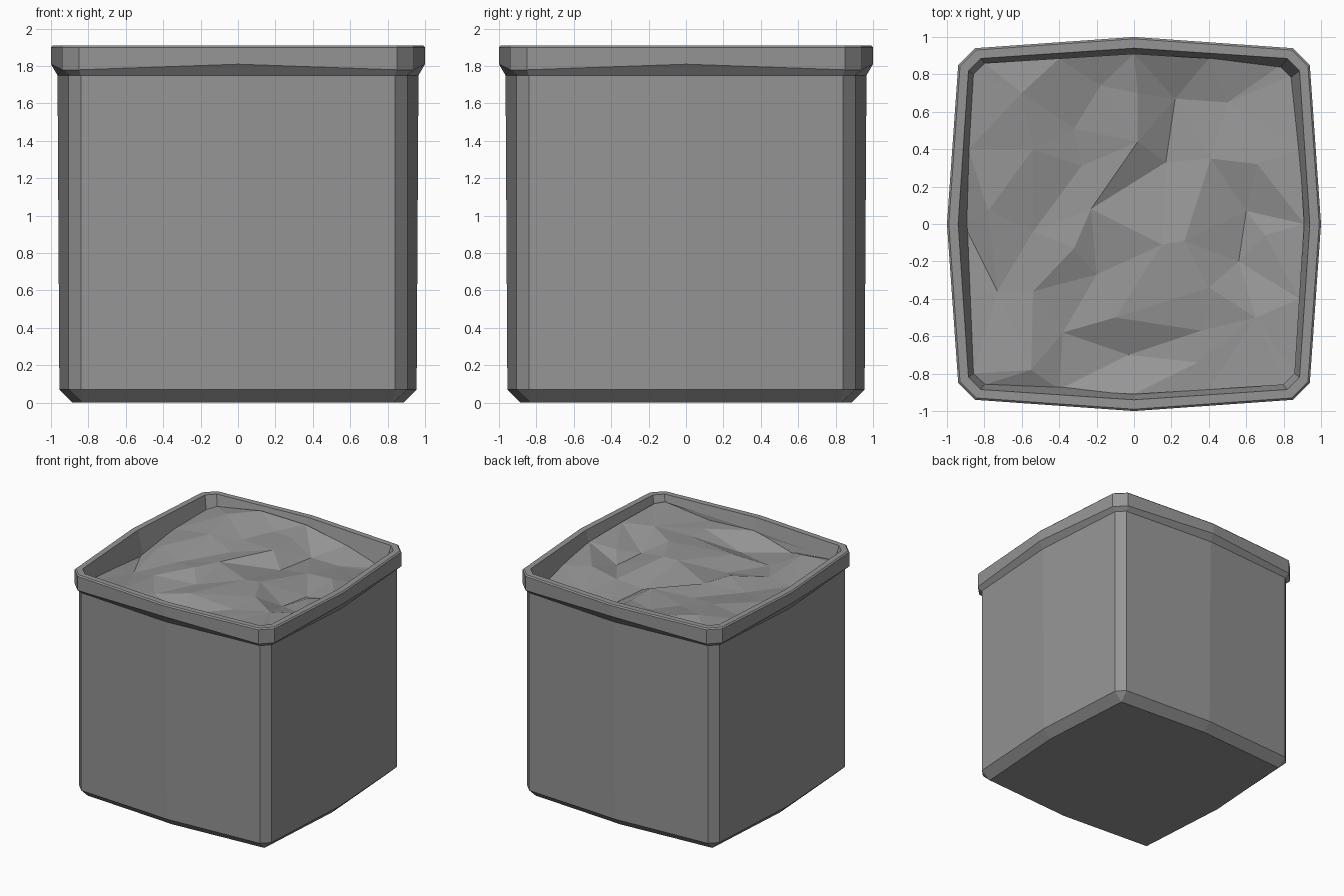
import bpy
import bmesh
from mathutils import Vector
from mathutils.geometry import delaunay_2d_cdt

old = bpy.data.objects.get("Cube")
if old:
    bpy.data.objects.remove(old, do_unlink=True)

grey = bpy.data.materials.new("plain grey")
grey.use_nodes = True
colour = (0.3, 0.3, 0.3, 1)
grey.diffuse_color = colour
grey.node_tree.nodes["Principled BSDF"].inputs["Base Color"].default_value = colour


def finish(bm, name):
    """Turn a bmesh into a flat shaded object."""
    mesh = bpy.data.meshes.new(name)
    bm.to_mesh(mesh)
    bm.free()
    mesh.materials.append(grey)
    obj = bpy.data.objects.new(name, mesh)
    bpy.context.collection.objects.link(obj)
    return obj


def outline(middle, flat, cut, z, z_corner=None):
    """Bowed square with chamfered corners, made from four turned sides."""
    if z_corner is None:
        z_corner = z
    side = [(flat, -cut, z_corner), (middle, 0, z), (flat, cut, z_corner)]
    points = []
    for turn in range(4):
        points += [Vector(p) for p in side]
        side = [(-y, x, h) for x, y, h in side]
    return points


# Planter box: underside, walls, flared rim and inner wall
levels = [
    outline(0.885, 0.83, 0.83, 0),
    outline(0.955, 0.905, 0.84, 0.07),
    outline(0.965, 0.905, 0.84, 1.75),
    outline(1.0, 0.94, 0.85, 1.81, 1.78),
    outline(1.0, 0.94, 0.85, 1.9),
    outline(0.99, 0.93, 0.845, 1.91),
    outline(0.94, 0.885, 0.82, 1.91),
    outline(0.87, 0.815, 0.765, 1.62),
]
bm = bmesh.new()
rings = [[bm.verts.new(p) for p in level] for level in levels]
bm.faces.new(list(reversed(rings[0])))
for low, high in zip(rings, rings[1:]):
    for i in range(len(low)):
        j = (i + 1) % len(low)
        bm.faces.new((low[i], low[j], high[j], high[i]))
bmesh.ops.remove_doubles(bm, verts=bm.verts, dist=0.001)
bmesh.ops.recalc_face_normals(bm, faces=bm.faces)
finish(bm, "planter_box")

# Soil: main humps and hollows, joined by triangles
humps = [
    (-0.6, 0.7, 1.87), (-0.18, 0.74, 1.82), (-0.32, 0.51, 1.80),
    (0.02, 0.7, 1.83), (0.22, 0.67, 1.73), (0.02, 0.44, 1.83),
    (0.17, 0.33, 1.74), (-0.28, 0.31, 1.78), (-0.54, 0.4, 1.83),
    (-0.78, 0.07, 1.79), (-0.54, -0.04, 1.76), (-0.23, 0.08, 1.80),
    (-0.32, -0.13, 1.81), (0.15, -0.11, 1.82), (-0.2, -0.27, 1.75),
    (-0.54, -0.36, 1.77), (-0.38, -0.58, 1.74), (-0.73, -0.36, 1.74),
    (0.27, -0.09, 1.83), (0.66, 0.32, 1.80), (0.6, 0.07, 1.73),
    (0.56, -0.2, 1.74), (0.4, -0.34, 1.83), (0.36, -0.57, 1.80),
    (-0.1, -0.5, 1.79), (-0.03, -0.7, 1.71), (0.34, -0.74, 1.80),
    (0.41, 0.35, 1.77), (0.7, -0.06, 1.79), (0.65, -0.5, 1.83),
    (0.5, 0.65, 1.74), (-0.55, -0.78, 1.80),
]

# Soil edge: heights around the wall, tucked just into it
edge_heights = [1.84, 1.82, 1.78, 1.72, 1.72, 1.80, 1.86, 1.88,
                1.82, 1.80, 1.78, 1.71, 1.76, 1.80, 1.79, 1.74,
                1.81, 1.80, 1.86, 1.85]
base = [(0.885, -0.4), (0.91, 0), (0.885, 0.4), (0.86, 0.8), (0.8, 0.86)]
border = []
for turn in range(4):
    border += base
    base = [(-y, x) for x, y in base]
points = [Vector(p) for p in humps]
points += [Vector((x, y, z)) for (x, y), z in zip(border, edge_heights)]

flat_points = [Vector((p.x, p.y)) for p in points]
verts, edges, faces, sources, *rest = delaunay_2d_cdt(flat_points, [], [], 0, 0.0001, True)
bm = bmesh.new()
soil = [bm.verts.new(points[source[0]]) for source in sources]
for face in faces:
    bm.faces.new([soil[i] for i in face])
for face in bm.faces:
    face.normal_update()
    if face.normal.z < 0:
        face.normal_flip()
finish(bm, "soil")
